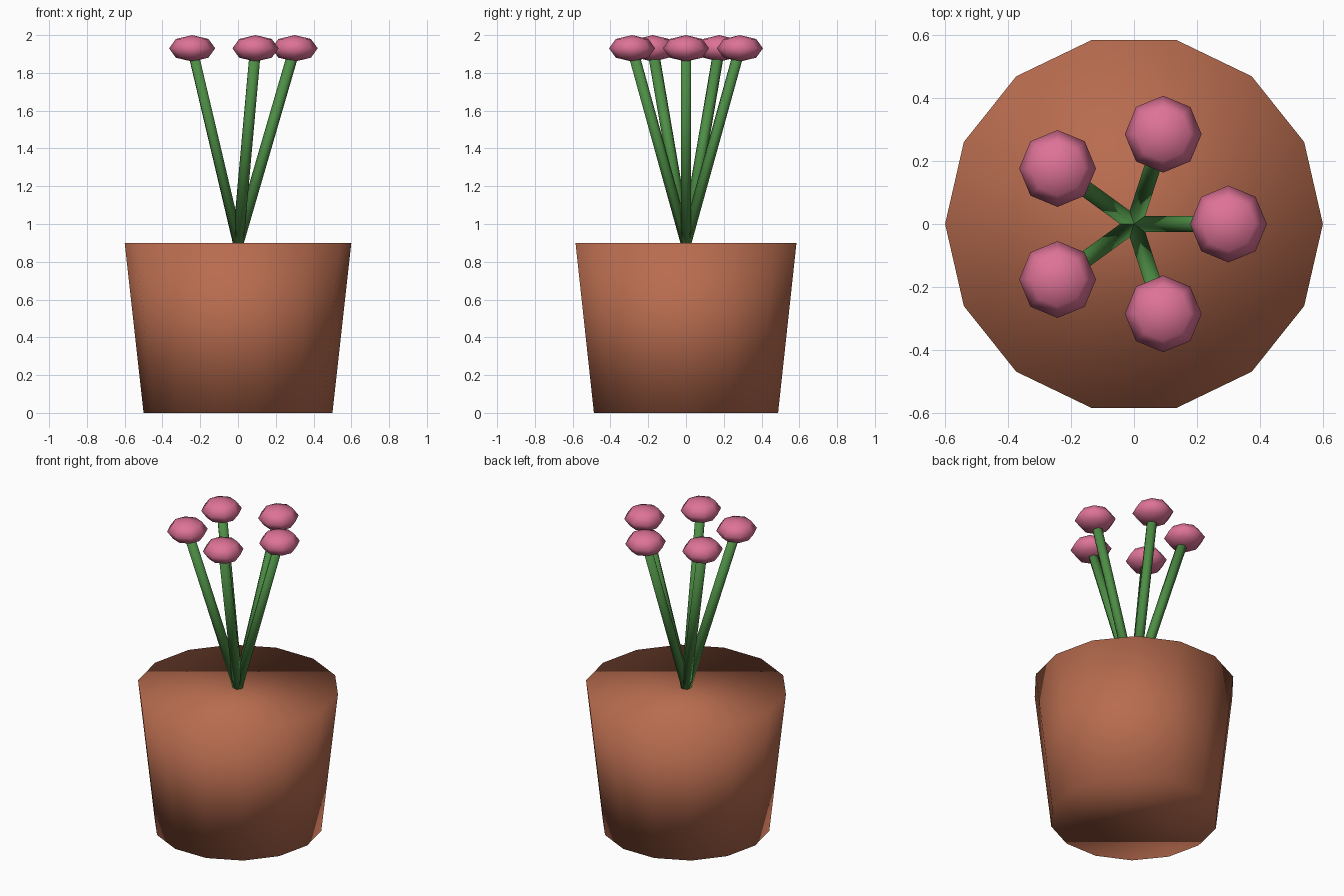
import bpy, bmesh, math
from mathutils import Matrix

if "Cube" in bpy.data.objects:
    bpy.data.objects.remove(bpy.data.objects["Cube"])


def material(name, rgb):
    m = bpy.data.materials.new(name)
    m.diffuse_color = (*rgb, 1)
    m.use_nodes = True
    m.node_tree.nodes["Principled BSDF"].inputs["Base Color"].default_value = m.diffuse_color
    return m


terracotta = material("terracotta", (0.48, 0.15, 0.078))
soil_brown = material("soil brown", (0.05, 0.03, 0.02))
green = material("stem green", (0.075, 0.27, 0.06))
pink = material("flower pink", (0.73, 0.17, 0.31))


def make(name, bm, mat):
    for f in bm.faces:
        f.smooth = True
    me = bpy.data.meshes.new(name)
    bm.to_mesh(me)
    bm.free()
    me.materials.append(mat)
    ob = bpy.data.objects.new(name, me)
    bpy.context.collection.objects.link(ob)
    return ob


def cone(name, mat, sides, r1, r2, depth, matrix):
    # Tapered cylinder whose base sits at the matrix origin
    bm = bmesh.new()
    bmesh.ops.create_cone(bm, cap_ends=True, segments=sides, radius1=r1, radius2=r2,
                          depth=depth, matrix=matrix @ Matrix.Translation((0, 0, depth / 2)))
    return make(name, bm, mat)


# Solid tapered pot, with one vertex on the +y axis
cone("pot", terracotta, 14, 0.5, 0.6, 0.9, Matrix.Rotation(math.pi / 2, 4, 'Z'))

# Soil disc just under the pot's top face
cone("soil", soil_brown, 14, 0.42, 0.42, 0.04, Matrix.Translation((0, 0, 0.859)))

# Five leaning stems, each with a flattened flower head
LEAN, BASE, HEAD = 0.3, 0.9, 1.93
tilt = math.atan2(LEAN, HEAD - BASE)
length = math.hypot(LEAN, HEAD - BASE)
for i in range(5):
    a = i * math.tau / 5
    spin = Matrix.Rotation(a, 4, 'Z')
    cone(f"stem_{i + 1}", green, 6, 0.03, 0.03, length,
         Matrix.Translation((0, 0, BASE)) @ spin @ Matrix.Rotation(tilt, 4, 'Y')
         @ Matrix.Rotation(math.pi / 2, 4, 'Z'))
    bm = bmesh.new()
    bmesh.ops.create_uvsphere(bm, u_segments=8, v_segments=4, radius=1,
                              matrix=Matrix.Translation((LEAN * math.cos(a), LEAN * math.sin(a), HEAD))
                              @ Matrix.Diagonal((0.122, 0.122, 0.07, 1)))
    make(f"flower_head_{i + 1}", bm, pink)
